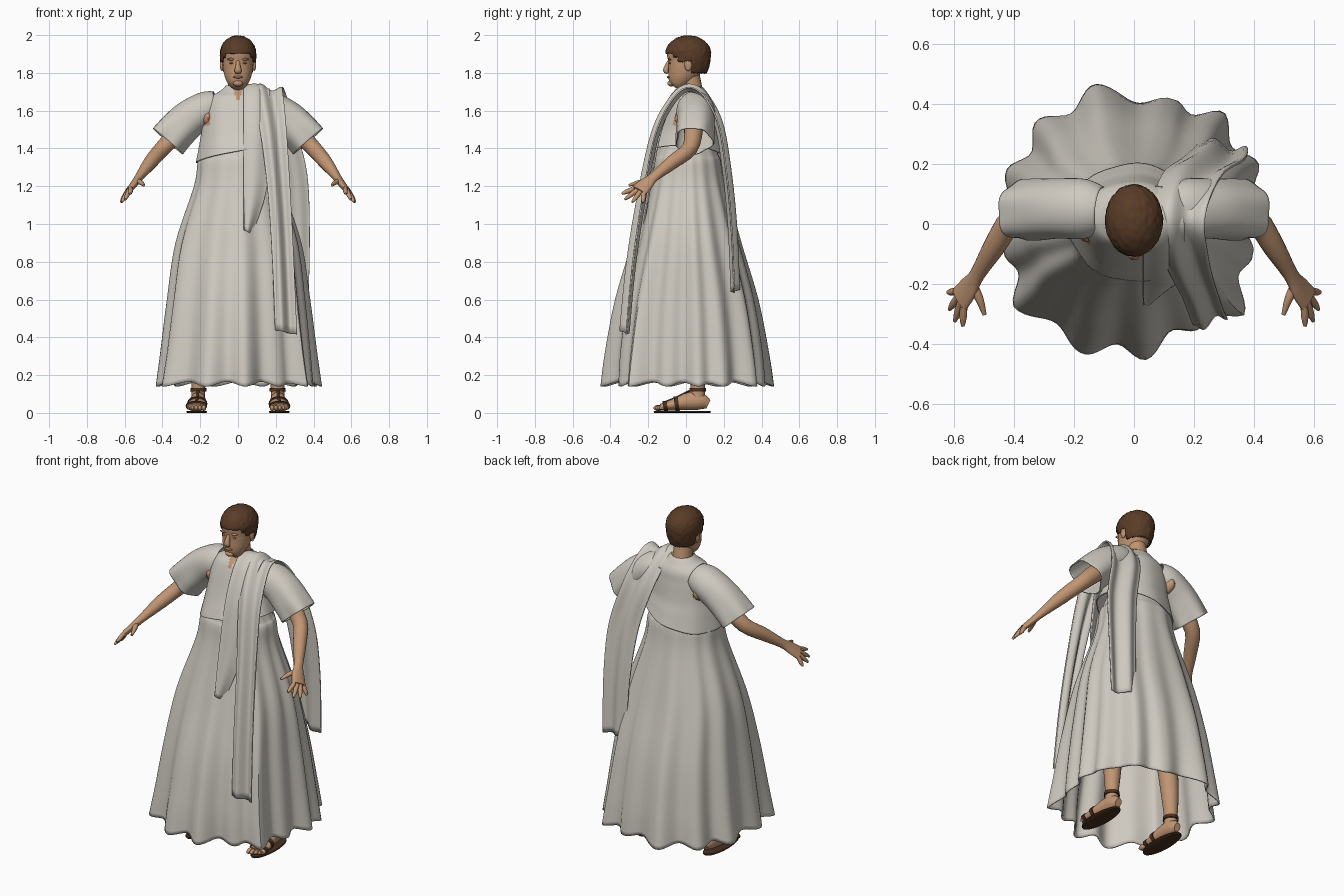
import bpy, bmesh, math
from mathutils import Vector, noise

cube = bpy.data.objects.get("Cube")
if cube:
    bpy.data.objects.remove(cube)


def material(name, rgb):
    m = bpy.data.materials.new(name)
    m.use_nodes = True
    m.diffuse_color = (*rgb, 1)
    m.node_tree.nodes["Principled BSDF"].inputs["Base Color"].default_value = (*rgb, 1)
    return m


CLOTH = material("pale cloth", (0.62, 0.59, 0.53))
SKIN = material("skin", (0.53, 0.30, 0.17))
LIP = material("lip", (0.36, 0.18, 0.11))
HAIR = material("brown hair", (0.10, 0.045, 0.02))
LEATHER = material("dark leather", (0.065, 0.03, 0.015))


def finish(name, bm, mats, thick=0.0, angle=50):
    """Turn a bmesh into a smooth shaded object."""
    bmesh.ops.recalc_face_normals(bm, faces=bm.faces)
    me = bpy.data.meshes.new(name)
    bm.to_mesh(me)
    bm.free()
    ob = bpy.data.objects.new(name, me)
    bpy.context.collection.objects.link(ob)
    for m in mats:
        me.materials.append(m)
    bpy.ops.object.select_all(action="DESELECT")
    ob.select_set(True)
    bpy.context.view_layer.objects.active = ob
    bpy.ops.object.shade_smooth_by_angle(angle=math.radians(angle))
    if thick:
        mod = ob.modifiers.new("thickness", "SOLIDIFY")
        mod.thickness = thick
    return ob


def smooth_path(pts, steps):
    """Catmull-Rom interpolation of tuples of any length."""
    out = []
    for i in range(len(pts) - 1):
        p = [Vector(pts[max(0, min(len(pts) - 1, i + k))]) for k in (-1, 0, 1, 2)]
        for s in range(steps):
            t = s / steps
            out.append(0.5 * (2 * p[1] + (p[2] - p[0]) * t
                              + (2 * p[0] - 5 * p[1] + 4 * p[2] - p[3]) * t * t
                              + (3 * p[1] - p[0] - 3 * p[2] + p[3]) * t ** 3))
    return out + [Vector(pts[-1])]


def tangent(path, i):
    a, b = path[max(i - 1, 0)], path[min(i + 1, len(path) - 1)]
    return (Vector(b[:3]) - Vector(a[:3])).normalized()


def skin_grid(bm, rows, closed):
    for a, b in zip(rows, rows[1:]):
        n = len(a)
        for j in range(n if closed else n - 1):
            k = (j + 1) % n
            bm.faces.new((a[j], a[k], b[k], b[j]))


def tube(name, pts, mat, ref=(0, 1, 0), side=1, n=20, steps=3, caps=True, thick=0, ripple=None, paint=None):
    """Loft ellipses (x, y, z, radius along ref, other radius) along a path."""
    path = smooth_path(pts, steps)
    bm = bmesh.new()
    rows = []
    for i, p in enumerate(path):
        c = Vector(p[:3])
        tan = tangent(path, i)
        u = Vector(ref)
        u = (u - tan * u.dot(tan)).normalized()
        v = tan.cross(u)
        row = []
        for j in range(n):
            a = math.tau * j / n
            k = ripple(i / (len(path) - 1), a) if ripple else 1
            q = c + (u * math.cos(a) * p[3] + v * math.sin(a) * p[4]) * k
            row.append(bm.verts.new((q.x * side, q.y, q.z)))
        rows.append(row)
    skin_grid(bm, rows, True)
    if caps:
        bm.faces.new(rows[0])
        bm.faces.new(rows[-1])
    if paint:
        for f in bm.faces:
            f.material_index = 1 if paint(f.calc_center_median()) else 0
    return finish(name, bm, [mat, SKIN] if paint else [mat], thick)


def ball(name, centre, radii, mat):
    bm = bmesh.new()
    bmesh.ops.create_uvsphere(bm, u_segments=16, v_segments=10, radius=1)
    for v in bm.verts:
        v.co = Vector([c + r * q for c, r, q in zip(centre, radii, v.co)])
    return finish(name, bm, [mat])


def ribbon(name, pts, folds, depth):
    """Pleated hanging strip through (x, y, z, width), wrapping round the body."""
    bm = bmesh.new()
    rows = []
    path = smooth_path(pts, 6)
    for i, p in enumerate(path):
        normal = Vector((1, 0, 0)).cross(tangent(path, i)).normalized()
        row = []
        for j in range(25):
            s = j / 24
            q = Vector((p[0] + p[3] * (s - 0.5), p[1] * (1 - 0.15 * (s - 0.5)), p[2] - 0.025 * s))
            row.append(bm.verts.new(q + normal * depth * math.cos(s * math.tau * folds)))
        rows.append(row)
    skin_grid(bm, rows, False)
    return finish(name, bm, [CLOTH], 0.008)


# Skirt: uneven rounded lobes at the hem that fade towards the waist
lobes = [(25, .46), (51, .475), (72, .43), (106, .48), (134, .47), (158, .46), (193, .445), (215, .49),
         (249, .47), (275, .46), (302, .415), (320, .48), (345, .41), (368, .45), (385, .46)]


def lobe(deg):
    deg = deg + 360 if deg < 25 else deg
    for (a, ra), (b, rb) in zip(lobes, lobes[1:]):
        if a <= deg <= b:
            t = (deg - a) / (b - a)
            dip = math.sin(math.pi * t) ** 2 * min(1, (b - a) / 26)
            return ra + (rb - ra) * t - 0.055 * dip, dip
    return 0.46, 0


bm = bmesh.new()
rows = []
profile = [(.14, .465, .465, 1), (.32, .435, .44, .8), (.6, .395, .385, .65), (.9, .345, .295, .5),
           (1.2, .24, .21, .3), (1.33, .218, .185, .2), (1.37, .195, .168, .15), (1.49, .15, .12, .1)]
for z, rx, ry, k in smooth_path(profile, 5):
    row = []
    for j in range(144):
        deg = j * 2.5
        r, dip = lobe(deg)
        f = 1 + k * (r / 0.465 - 1)
        a = math.radians(deg)
        lift = 0.025 * dip * max(0, 1 - (z - .14) / .3)
        row.append(bm.verts.new((rx * f * math.cos(a), ry * f * math.sin(a) + 0.005, z + lift)))
    rows.append(row)
skin_grid(bm, rows, True)
finish("skirt", bm, [CLOTH], 0.008)


# Bodice with a neck notch, open underarms and a slanted hem
def bare(c):
    neck = c.y < 0 and c.z > 1.635 and abs(c.x) < (c.z - 1.635) * 0.33
    return neck or (abs(c.x) > .145 and 1.525 < c.z < 1.595)


bodice = tube("bodice", [(0, .005, 1.37, .198, .22), (0, .01, 1.43, .175, .205), (0, .015, 1.5, .15, .19),
                         (0, .025, 1.6, .125, .18), (0, .035, 1.67, .105, .15), (0, .035, 1.71, .08, .095),
                         (0, .03, 1.74, .06, .065)], CLOTH, n=96, steps=6, caps=False, thick=.006, paint=bare,
              ripple=lambda t, a: 1 + (1 - t) * 0.015 * math.cos(7 * a + 1))
for v in bodice.data.vertices:
    v.co.z += 0.2 * v.co.x * max(0, (1.5 - v.co.z) / .13)
    v.co.z -= 2.5 * max(0, v.co.y) * max(0, v.co.z - 1.63)

# Sash over the left shoulder
ribbon("outer_sash", [(.295, .265, .66, .16), (.29, .25, 1.0, .18), (.265, .22, 1.3, .2), (.2, .175, 1.55, .2),
                      (.16, .09, 1.7, .19), (.15, 0, 1.735, .17), (.165, -.09, 1.65, .16),
                      (.19, -.17, 1.48, .14), (.22, -.24, 1.15, .12), (.24, -.295, .8, .115),
                      (.255, -.33, .44, .115)], 1.5, .014)
ribbon("inner_sash", [(.09, .12, 1.66, .15), (.1, .04, 1.74, .13), (.1, -.03, 1.735, .14), (.1, -.1, 1.65, .14),
                      (.1, -.165, 1.48, .14), (.09, -.22, 1.2, .12), (.055, -.262, .97, .04)], 1, .007)

# Head, neck and face
tube("neck", [(0, .045, 1.62, .07, .07), (0, .035, 1.7, .055, .055), (0, .015, 1.8, .055, .054)], SKIN)
tube("head", [(0, -.06, 1.725, .026, .025), (0, -.052, 1.737, .044, .046), (0, -.035, 1.77, .066, .066),
              (0, -.015, 1.81, .086, .077), (0, -.002, 1.85, .096, .082), (0, .005, 1.9, .106, .085),
              (0, .01, 1.95, .09, .07)], SKIN, n=28)
tube("nose", [(0, -.09, 1.862, .008, .01), (0, -.1, 1.835, .013, .013), (0, -.106, 1.812, .015, .019),
              (0, -.096, 1.798, .007, .015)], SKIN, n=12)
ball("lips", (0, -.092, 1.778), (.026, .009, .007), LIP)
ball("chin", (0, -.078, 1.745), (.026, .02, .017), SKIN)
for s, word in ((1, "left"), (-1, "right")):
    ball(word + "_eye", (s * .034, -.086, 1.852), (.013, .005, .005), LIP)
    ball(word + "_brow", (s * .035, -.087, 1.872), (.024, .008, .006), SKIN)
    ball(word + "_ear", (s * .086, .012, 1.842), (.01, .02, .032), SKIN)

# Short cropped hair with a curved hairline
bm = bmesh.new()
bmesh.ops.create_icosphere(bm, subdivisions=5, radius=1)
for v in bm.verts:
    bump = 1 + 0.035 * noise.noise(v.co * 7)
    tall = 0.096 if v.co.z > 0 else 0.17
    v.co = Vector((v.co.x * .096, v.co.y * .12, v.co.z * tall)) * bump + Vector((0, .012, 1.902))


def below_hairline(c):
    line = 1.90 if c.y < -.07 else 1.885 if c.y < -.045 else 1.86 if c.y < .03 else 1.80
    return c.z < line


bmesh.ops.delete(bm, geom=[f for f in bm.faces if below_hairline(f.calc_center_median())], context="FACES")
finish("hair", bm, [HAIR], 0.006)

# Limbs, sleeves and sandals, mirrored
for s, word in ((1, "left"), (-1, "right")):
    tube(word + "_sleeve", [(.11, .045, 1.63, .08, .075), (.17, .05, 1.61, .1, .092), (.26, .05, 1.555, .1, .1),
                            (.33, .045, 1.49, .102, .103), (.375, .042, 1.44, .1, .105)],
         CLOTH, side=s, n=48, steps=5, caps=False, thick=.006,
         ripple=lambda t, a: 1 + t * t * (.06 * math.cos(5 * a + 1) + .04 * math.cos(3 * a)))
    ball(word + "_underarm", (s * .16, .045, 1.56), (.04, .106, .055), SKIN)
    across = (-.4, -.8, .4)
    tube(word + "_arm", [(.15, .05, 1.62, .05, .05), (.3, .04, 1.5, .05, .05), (.4, .02, 1.4, .042, .042),
                         (.465, -.075, 1.325, .037, .037), (.522, -.168, 1.25, .027, .023),
                         (.55, -.212, 1.212, .04, .019), (.58, -.25, 1.175, .046, .016)], SKIN, across, s)
    base = Vector((.58, -.25, 1.175))
    tips = [(.62, -.228, 1.113), (.615, -.285, 1.116), (.597, -.324, 1.13), (.57, -.34, 1.16)]
    for i, tip in enumerate(tips):
        root = base + Vector(across) * (i - 1.5) * .021
        tube(f"{word}_finger_{i + 1}", [(*root, .013, .013), (*root.lerp(Vector(tip), .6), .012, .012),
                                        (*tip, .006, .006)], SKIN, across, s, n=10)
    tube(word + "_thumb", [(.54, -.2, 1.228, .018, .016), (.515, -.25, 1.22, .014, .013),
                           (.498, -.302, 1.205, .007, .007)], SKIN, (1, 0, 0), s, n=10)

    # Leg and foot
    tube(word + "_leg", [(.15, .03, .95, .085, .085), (.19, .05, .5, .06, .06), (.205, .06, .28, .05, .048),
                         (.21, .062, .13, .038, .036), (.21, .06, .06, .042, .036)], SKIN, side=s)
    foot = [(.21, .118, .045, .02, .025), (.21, .08, .06, .037, .043), (.212, .02, .062, .042, .048),
            (.216, -.05, .047, .049, .034), (.22, -.11, .035, .052, .022), (.22, -.135, .03, .048, .017)]
    tube(word + "_foot", foot, SKIN, (1, 0, 0), s)
    for i in range(5):
        size = .016 - .0017 * i
        ball(f"{word}_toe_{i + 1}", (s * (.181 + i * .02), -.15 + .007 * abs(i - .7), .026),
             (size * .8, size * 1.7, size), SKIN)
    tube(word + "_sole", [(.218, -.02, 0, .148, .05), (.218, -.02, .005, .152, .055),
                          (.218, -.02, .01, .15, .053)], LEATHER, side=s, n=32, steps=1)

    # Sandal straps follow the foot section
    for i, (x, y, z, a, b) in enumerate(foot[3:5]):
        tube(f"{word}_strap_{i + 1}", [(x, y + .011, z + .003, a + .005, b + .005),
                                       (x, y - .011, z, a + .005, b + .005)], LEATHER, (1, 0, 0), s, steps=1)
    tube(word + "_ankle_strap", [(.21, .062, .112, .045, .043), (.21, .062, .132, .044, .042)],
         LEATHER, side=s, steps=1)
    tube(word + "_instep_strap", [(.212, .018, .116, .008, .005), (.216, -.05, .083, .008, .005),
                                  (.22, -.11, .058, .008, .005)], LEATHER, (1, 0, 0), s, n=8)
